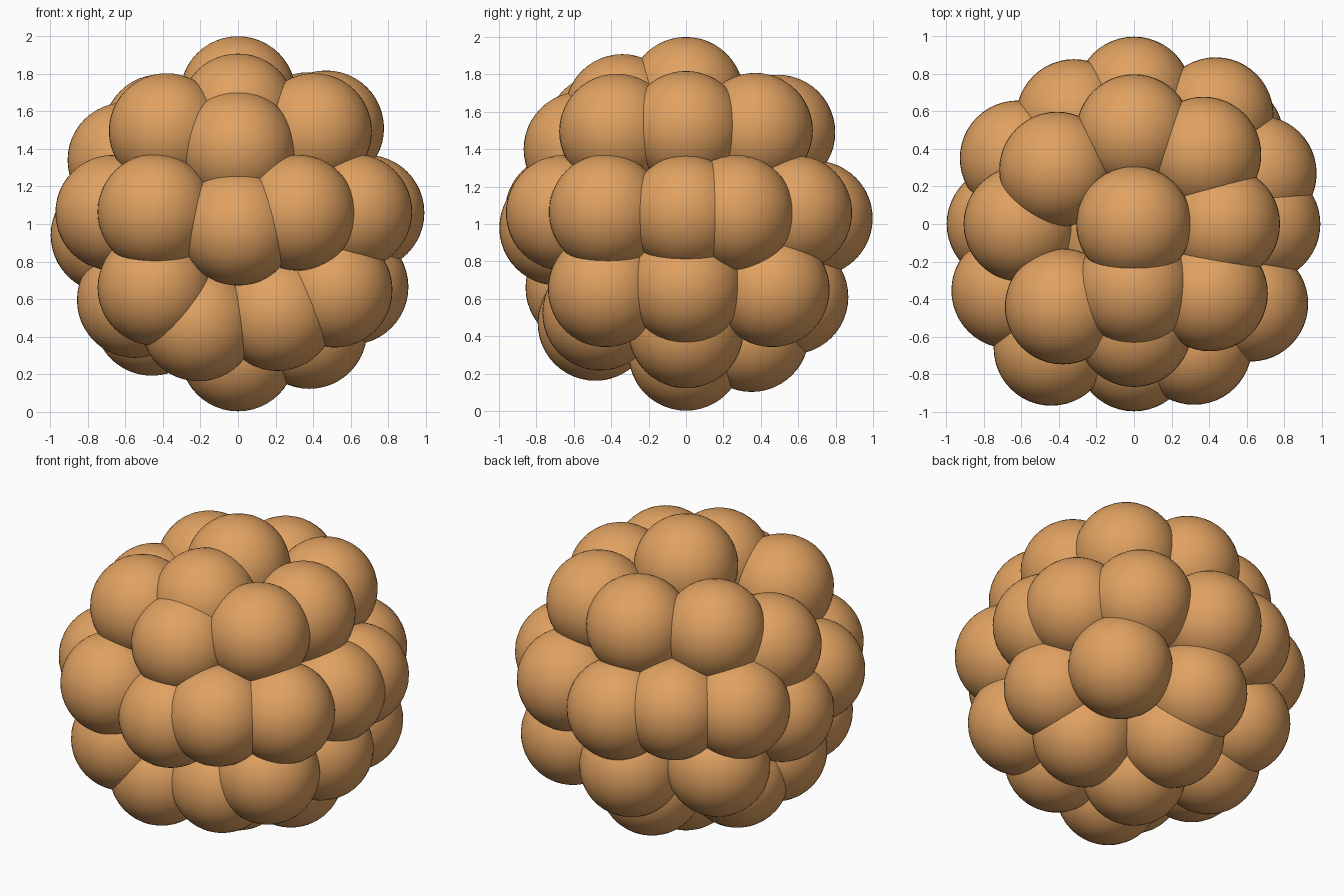
import bpy

R = 0.308          # lobe radius
MID = 1.0          # height of the cluster centre

mat = bpy.data.materials.new("tan")
mat.diffuse_color = (0.75, 0.36, 0.12, 1)


def ball(name, x, y, z, r=R):
    bpy.ops.mesh.primitive_uv_sphere_add(segments=48, ring_count=24, radius=r,
                                         location=(x, y, MID + z))
    ob = bpy.context.object
    ob.name = name
    ob.data.materials.append(mat)
    bpy.ops.object.shade_smooth()


# Hidden core that closes the gaps between the lobes
ball("core", 0, 0, 0, 0.6)

# Lobes at the two poles
ball("top_lobe", 0, 0, 0.692)
ball("bottom_lobe", 0, 0, -0.69)

# Rings of lobes, each centre relative to the middle of the cluster
rings = {
    "upper_lobe": [
        (0.47, 0, 0.51), (0.37, 0.37, 0.50), (0, 0.49, 0.49),
        (-0.41, 0.29, 0.49), (-0.60, 0, 0.34), (-0.38, -0.44, 0.495),
        (0, -0.34, 0.60), (0, -0.56, 0.40), (0.405, -0.37, 0.495),
    ],
    "middle_lobe": [
        (0.685, 0, 0.06), (0.665, 0.27, 0.06), (0.435, 0.58, 0.06),
        (0, 0.69, 0.03), (-0.32, 0.57, 0.07), (-0.62, 0.35, 0.07),
        (-0.69, 0, -0.06), (-0.665, -0.355, 0.06), (-0.44, -0.66, 0.065),
        (0, -0.69, -0.02), (0.32, -0.655, 0.06), (0.62, -0.425, 0.065),
    ],
    "lower_lobe": [
        (0.60, 0, -0.335), (0.38, 0, -0.57), (0.49, 0.46, -0.35),
        (0, 0.56, -0.39), (0, 0.35, -0.59), (-0.49, 0.37, -0.33),
        (-0.46, 0.13, -0.50), (-0.55, -0.13, -0.405), (-0.44, -0.55, -0.34),
        (-0.21, -0.485, -0.53), (0.21, -0.46, -0.475), (0.515, -0.43, -0.35),
    ],
}
for name, centres in rings.items():
    for i, c in enumerate(centres, 1):
        ball(f"{name}_{i}", *c)
